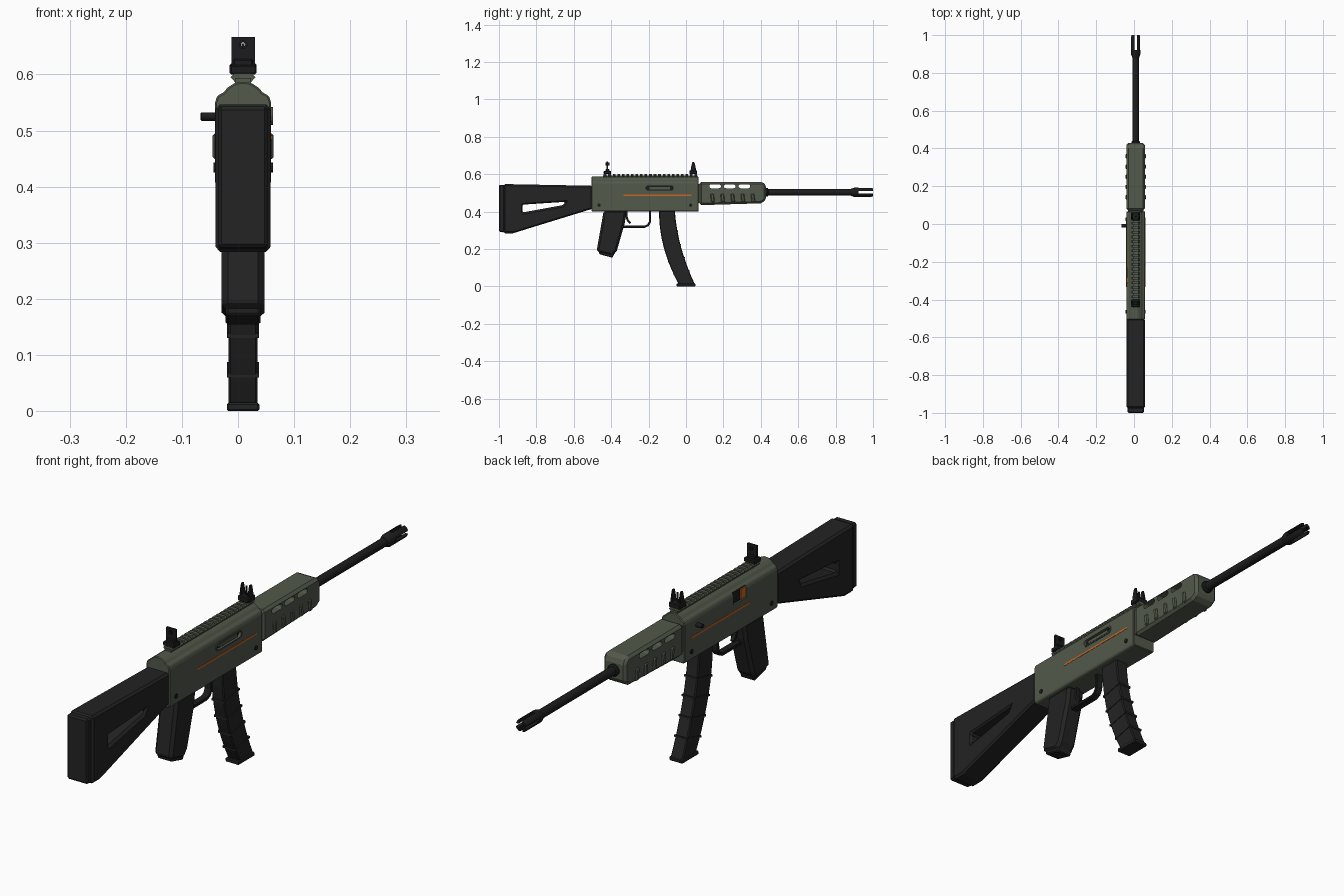
import bpy, bmesh, math
from mathutils import Vector

if "Cube" in bpy.data.objects:
    bpy.data.objects.remove(bpy.data.objects["Cube"], do_unlink=True)

CX = 0.009      # centre plane of the body
BORE = 0.503    # height of the barrel axis


def material(name, rgb):
    m = bpy.data.materials.new(name)
    m.use_nodes = True
    m.diffuse_color = (*rgb, 1)
    m.node_tree.nodes["Principled BSDF"].inputs["Base Color"].default_value = (*rgb, 1)
    return m


GREEN = material("olive green", (0.085, 0.1, 0.07))
BLACK = material("black polymer", (0.017, 0.017, 0.017))
METAL = material("dark metal", (0.012, 0.012, 0.013))
ORANGE = material("orange", (0.6, 0.13, 0.015))


def apply_mod(ob, kind, **settings):
    mod = ob.modifiers.new(kind.lower(), kind)
    for key, value in settings.items():
        setattr(mod, key, value)
    bpy.context.view_layer.objects.active = ob
    bpy.ops.object.modifier_apply(modifier=mod.name)


def bevel(ob, width, segments=1):
    apply_mod(ob, 'BEVEL', width=width, segments=segments, limit_method='ANGLE',
              angle_limit=math.radians(35))


def finish(name, bm, mat, width=0, smooth=False):
    bmesh.ops.recalc_face_normals(bm, faces=bm.faces)
    me = bpy.data.meshes.new(name)
    bm.to_mesh(me)
    bm.free()
    ob = bpy.data.objects.new(name, me)
    bpy.context.collection.objects.link(ob)
    me.materials.append(mat)
    if width:
        bevel(ob, width)
    if smooth:
        bpy.ops.object.select_all(action='DESELECT')
        ob.select_set(True)
        bpy.context.view_layer.objects.active = ob
        bpy.ops.object.shade_smooth_by_angle(angle=math.radians(35))
    return ob


def prism(name, pts, lo, hi, mat, width=0, axis='x'):
    """Extrude (y, z) points along x, or (x, z) points along y."""
    bm = bmesh.new()
    place = (lambda p, d: (CX + d, *p)) if axis == 'x' else (lambda p, d: (CX + p[0], d, p[1]))
    rings = [[bm.verts.new(place(p, d)) for p in pts] for d in (lo, hi)]
    for ring in rings:
        bm.faces.new(ring)
    n = len(pts)
    for i in range(n):
        j = (i + 1) % n
        bm.faces.new((rings[0][i], rings[0][j], rings[1][j], rings[1][i]))
    return finish(name, bm, mat, width)


def box(name, x, y, z, mat, width=0):
    return prism(name, [(y[0], z[0]), (y[1], z[0]), (y[1], z[1]), (y[0], z[1])], *x, mat, width)


def slot(y0, y1, z, r, n=6):
    """Outline of a rounded slot in (y, z)."""
    arc = [math.pi * (i / n - 0.5) for i in range(n + 1)]
    return ([(y1 - r + r * math.cos(a), z + r * math.sin(a)) for a in arc] +
            [(y0 + r - r * math.cos(a), z - r * math.sin(a)) for a in arc])


def band(path, t):
    """Outline of a strip of thickness t along a (y, z) path."""
    left, right = [], []
    for i, p in enumerate(path):
        d = Vector(path[min(i + 1, len(path) - 1)]) - Vector(path[max(i - 1, 0)])
        n = Vector((-d.y, d.x)).normalized() * t / 2
        left.append(tuple(Vector(p) + n))
        right.append(tuple(Vector(p) - n))
    return left + right[::-1]


def lathe(name, profile, mat, z=BORE, sides=24, closed=False):
    """Turn (y, radius) points round an axis along y."""
    bm = bmesh.new()
    rings = [[bm.verts.new((CX + r * math.cos(math.tau * i / sides), y,
                            z + r * math.sin(math.tau * i / sides)))
              for i in range(sides)] for y, r in profile]
    pairs = list(zip(rings, rings[1:]))
    if closed:
        pairs.append((rings[-1], rings[0]))
    else:
        bm.faces.new(rings[0])
        bm.faces.new(rings[-1])
    for a, b in pairs:
        for i in range(sides):
            j = (i + 1) % sides
            bm.faces.new((a[i], a[j], b[j], b[i]))
    return finish(name, bm, mat, smooth=True)


def cut(ob, cutter):
    apply_mod(ob, 'BOOLEAN', object=cutter, operation='DIFFERENCE', solver='EXACT')
    bpy.data.objects.remove(cutter, do_unlink=True)


# Stock with a tapered opening, and butt pad
stock = prism("stock", [(-0.975, 0.284), (-0.925, 0.284), (-0.5, 0.415), (-0.5, 0.538),
                        (-0.975, 0.547)], -0.049, 0.049, BLACK)
cut(stock, prism("stock_cutter", [(-0.875, 0.395), (-0.655, 0.435), (-0.645, 0.452),
                                  (-0.875, 0.437)], -0.1, 0.1, BLACK))
bevel(stock, 0.008)
prism("butt_pad", [(-1, 0.292), (-0.97, 0.288), (-0.97, 0.543), (-1, 0.543)],
      -0.044, 0.044, BLACK, 0.006)

# Receiver with rounded top
half = [(0.045, 0.4), (0.05, 0.406), (0.05, 0.55), (0.046, 0.562), (0.035, 0.568),
        (0.027, 0.577), (0.016, 0.584), (0.006, 0.587)]
receiver = prism("receiver", half + [(-x, z) for x, z in reversed(half)], -0.505, 0.067,
                 GREEN, 0.003, 'y')
cut(receiver, prism("port_cutter", slot(-0.215, -0.068, 0.526, 0.011), 0.041, 0.08, GREEN))
cut(receiver, box("window_cutter", (-0.08, -0.041), (-0.312, -0.232), (0.514, 0.562), GREEN))

# Bolt in the right slot, window on the other side
port_rim = prism("port_rim", slot(-0.222, -0.061, 0.526, 0.016), 0.045, 0.053, GREEN)
cut(port_rim, prism("rim_cutter", slot(-0.215, -0.068, 0.526, 0.011), 0, 0.1, GREEN))
prism("port_recess", slot(-0.215, -0.068, 0.526, 0.011), 0.04, 0.042, METAL)
box("bolt", (0.04, 0.049), (-0.195, -0.085), (0.519, 0.531), GREEN)
box("window_recess", (-0.043, -0.04), (-0.312, -0.232), (0.514, 0.562), METAL)
box("window_marker", (-0.048, -0.041), (-0.311, -0.282), (0.518, 0.557), ORANGE)

# Stripes and pins on both sides
for side, s in (("right", 1), ("left", -1)):
    box(side + "_stripe", (0.049 * s, 0.0512 * s), (-0.333, 0.03), (0.484, 0.491), ORANGE)
    for i, y in enumerate((-0.465, 0.025)):
        prism(f"{side}_pin_{i}", slot(y - 0.009, y + 0.009, 0.434, 0.009), 0.046 * s, 0.053 * s, METAL)

# Charging handle
prism("charging_handle", slot(-0.019, 0, 0.525, 0.0075), -0.076, -0.04, METAL, 0.002)

# Top rail with teeth
box("rail_base", (-0.014, 0.014), (-0.445, 0.062), (0.582, 0.594), GREEN)
tooth = [(-0.014, 0.586), (0.014, 0.586), (0.022, 0.595), (0.016, 0.602), (-0.016, 0.602), (-0.022, 0.595)]
for i in range(21):
    y = -0.44 + i * 0.0243
    prism(f"rail_tooth_{i}", tooth, y, y + 0.014, GREEN, axis='y')

# Rear sight: base, upright plate and aperture
box("rear_sight_base", (-0.024, 0.024), (-0.44, -0.4), (0.6, 0.617), METAL, 0.003)
box("rear_sight_foot", (-0.018, 0.018), (-0.43, -0.41), (0.612, 0.628), METAL, 0.003)
rear_plate = box("rear_sight_plate", (-0.021, 0.021), (-0.424, -0.416), (0.61, 0.667), METAL)
cut(rear_plate, lathe("aperture_cutter", [(-0.5, 0.004), (-0.3, 0.004)], METAL, 0.653, 12))
lathe("rear_aperture", [(-0.43, 0.004), (-0.43, 0.008), (-0.41, 0.008), (-0.41, 0.004)],
      METAL, 0.653, 12, True)

# Front sight: base, centre post and two ears
box("front_sight_base", (-0.024, 0.024), (0.018, 0.06), (0.6, 0.62), METAL, 0.003)
ear = [(0.024, 0.617), (0.055, 0.617), (0.051, 0.64), (0.045, 0.664), (0.034, 0.664), (0.028, 0.64)]
for i, x in enumerate((-0.021, 0.014)):
    prism(f"front_sight_ear_{i}", ear, x, x + 0.007, METAL, 0.0015)
box("front_sight_post", (-0.003, 0.003), (0.036, 0.042), (0.617, 0.655), METAL)

# Forend with through vents and raised ribs
forend = prism("forend", [(0.072, 0.434), (0.4, 0.444), (0.428, 0.462), (0.428, 0.54),
                          (0.412, 0.558), (0.072, 0.558)], -0.049, 0.049, GREEN, 0.01)
for y in (0.125, 0.203, 0.281):
    cut(forend, prism("vent_cutter", slot(y, y + 0.062, 0.535, 0.0105), -0.1, 0.1, GREEN))
for side, s in (("right", 1), ("left", -1)):
    for i in range(5):
        y = 0.135 + i * 0.054
        rib = [(y, 0.449), (y + 0.019, 0.449), (y + 0.014, 0.495), (y - 0.005, 0.495)]
        prism(f"{side}_forend_rib_{i}", rib, 0.045 * s, 0.0545 * s, GREEN, 0.004)
box("forend_joint", (-0.042, 0.042), (0.06, 0.08), (0.445, 0.548), GREEN)

# Barrel and slotted muzzle
lathe("barrel", [(0.4, 0.017), (0.9, 0.017)], METAL)
lathe("barrel_collar", [(0.42, 0.023), (0.436, 0.023), (0.44, 0.018)], METAL)
muzzle = lathe("muzzle", [(0.88, 0.012), (0.88, 0.018), (0.9, 0.025), (0.992, 0.025),
                          (1, 0.022), (1, 0.012)], METAL, closed=True)
cut(muzzle, box("slot_cutter", (-0.007, 0.007), (0.922, 1.1), (BORE - 0.1, BORE + 0.1), METAL))
cut(muzzle, box("slot_cutter", (-0.1, 0.1), (0.922, 1.1), (BORE - 0.007, BORE + 0.007), METAL))

# Pistol grip with a narrower foot
prism("grip", [(-0.44, 0.405), (-0.476, 0.2), (-0.473, 0.182), (-0.392, 0.163), (-0.37, 0.19),
               (-0.327, 0.34), (-0.318, 0.405)], -0.038, 0.038, BLACK, 0.011)
prism("grip_foot", [(-0.467, 0.2), (-0.464, 0.172), (-0.392, 0.153), (-0.382, 0.18)],
      -0.031, 0.031, BLACK, 0.004)

# Trigger guard and trigger
prism("trigger_guard", band([(-0.345, 0.319), (-0.22, 0.319), (-0.203, 0.327), (-0.193, 0.345),
                             (-0.192, 0.41)], 0.012), -0.014, 0.014, METAL, 0.002)
prism("trigger", band([(-0.318, 0.405), (-0.317, 0.37), (-0.31, 0.35), (-0.297, 0.337)], 0.011),
      -0.007, 0.007, METAL)


# Curved magazine with bands and a base plate
def mag_back(z):
    return -0.144 + 0.71 * (0.396 - z) ** 2


def mag_front(z):
    s = 0.396 - z
    return -0.059 + 0.08 * s + 0.51 * s * s


heights = [0.41 - i * 0.04 for i in range(11)]
prism("magazine", [(mag_back(z), z) for z in heights] +
      [(mag_front(z), z) for z in reversed(heights)], -0.026, 0.026, BLACK, 0.004)
for i, z in enumerate((0.06, 0.13, 0.2, 0.27)):
    up = z + 0.02
    prism(f"magazine_band_{i}", [(mag_back(z) - 0.002, z), (mag_front(up) + 0.002, up),
                                 (mag_front(up) + 0.002, up + 0.008), (mag_back(z) - 0.002, z + 0.008)],
          -0.0285, 0.0285, BLACK)
box("magazine_base", (-0.029, 0.029), (-0.05, 0.05), (0, 0.015), BLACK, 0.003)
